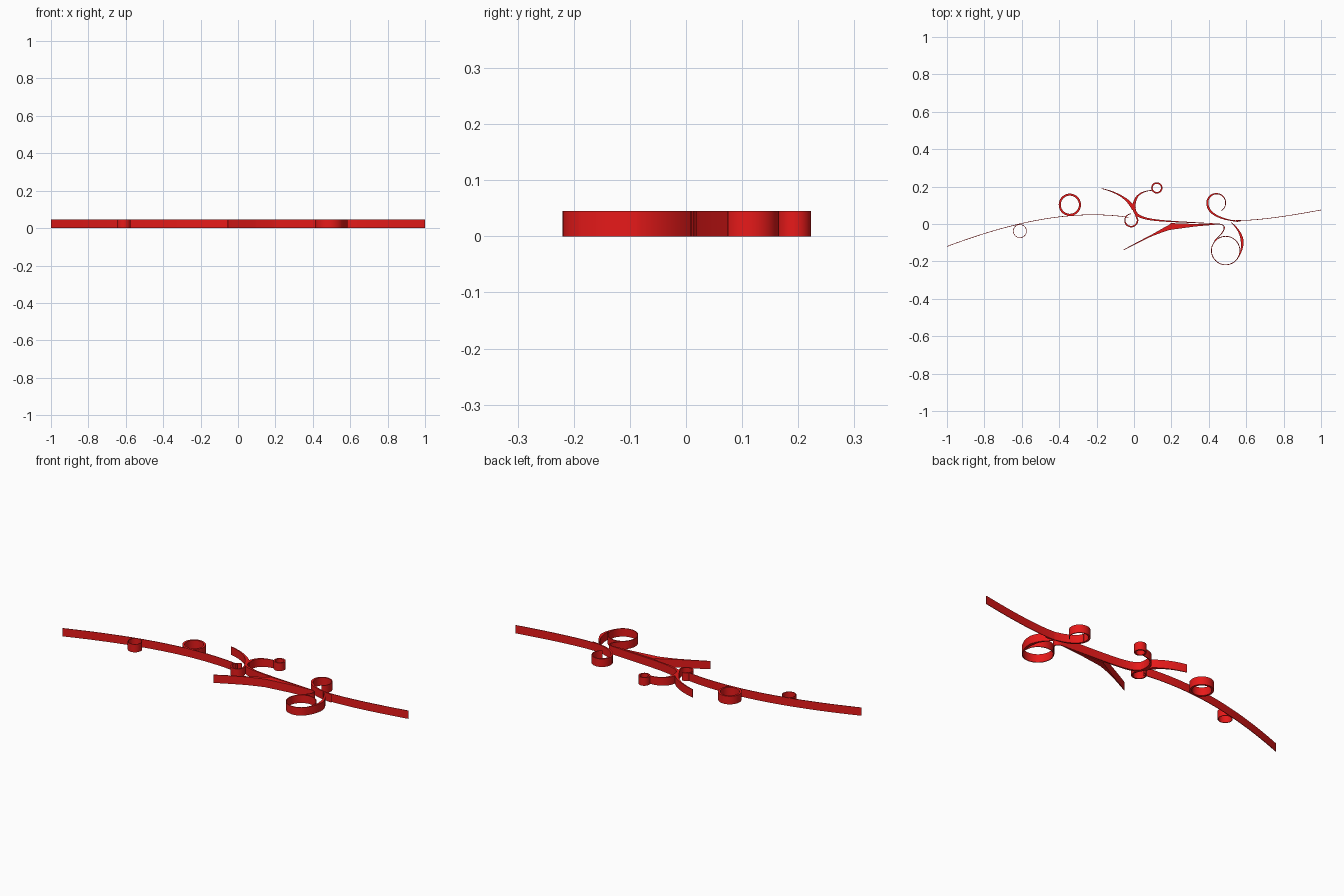
import bpy, math
from mathutils import Vector

if "Cube" in bpy.data.objects:
    bpy.data.objects.remove(bpy.data.objects["Cube"])

HEIGHT, STEPS, THIN = 0.045, 48, 0.003
red = bpy.data.materials.new("red")
red.diffuse_color = (0.8, 0.01, 0.01, 1)
red.use_nodes = True
red.node_tree.nodes["Principled BSDF"].inputs["Base Color"].default_value = red.diffuse_color


def ribbon(name, path, start, middle, end):
    """Upright strip along path(t), its width blending start > middle > end."""
    verts, faces = [], []
    for i in range(STEPS + 1):
        t = i / STEPS
        w = start + (middle - start) * 2 * t if t < 0.5 else middle + (end - middle) * (2 * t - 1)
        d = path(t + 0.001) - path(t - 0.001)
        side = Vector((-d.y, d.x)).normalized() * w / 2
        for z in (0, HEIGHT):
            verts += [(*(path(t) + side), z), (*(path(t) - side), z)]
    for a in range(0, 4 * STEPS, 4):
        for u, v in ((0, 1), (1, 3), (3, 2), (2, 0)):
            faces.append((a + v, a + u, a + 4 + u, a + 4 + v))
    e = 4 * STEPS
    faces += [(0, 1, 3, 2), (e, e + 2, e + 3, e + 1)]
    mesh = bpy.data.meshes.new(name)
    mesh.from_pydata(verts, [], faces)
    mesh.materials.append(red)
    obj = bpy.data.objects.new(name, mesh)
    bpy.context.collection.objects.link(obj)
    bpy.ops.object.select_all(action='DESELECT')
    obj.select_set(True)
    bpy.context.view_layer.objects.active = obj
    bpy.ops.object.mode_set(mode='EDIT')
    bpy.ops.mesh.select_all(action='SELECT')
    bpy.ops.mesh.normals_make_consistent(inside=False)
    bpy.ops.object.mode_set(mode='OBJECT')
    bpy.ops.object.shade_smooth_by_angle(angle=math.radians(35))


def sweep(name, *points, start=THIN, middle=THIN, end=THIN):
    """Ribbon along a Bezier curve of any degree."""
    def path(t):
        p = [Vector(q) for q in points]
        while len(p) > 1:
            p = [a.lerp(b, t) for a, b in zip(p, p[1:])]
        return p[0]
    ribbon(name, path, start, middle, end)


def curl(name, x, y, r, w, a0=0, a1=360, start=None, end=None):
    """Ribbon along an arc; a full ring by default."""
    def path(t):
        a = math.radians(a0 + (a1 - a0) * t)
        return Vector((x + r * math.cos(a), y + r * math.sin(a)))
    ribbon(name, path, start or w, w, end or w)


# rings and curls
curl("left_small_ring", -0.61, -0.038, 0.035, THIN)
curl("left_large_ring", -0.343, 0.103, 0.054, 0.011)
curl("top_ring", 0.122, 0.193, 0.026, 0.008)
curl("lower_right_ring", 0.49, -0.142, 0.076, 0.004)
curl("centre_curl", -0.015, 0.02, 0.034, 0.008, 90, 370, start=THIN)
curl("upper_right_curl", 0.441, 0.113, 0.049, 0.006, -60, 200, start=THIN, end=0.012)

# long thin stems
sweep("left_stem", (-1, -0.12), (-0.6, 0.03), (-0.3, 0.075), (-0.03, 0.036))
sweep("right_stem", (0.48, 0.025), (0.6, 0), (1, 0.075))

# centre branches
sweep("centre_stem", (0, 0.09), (0, 0.01), (0.12, 0.02), (0.46, 0), start=0.018, middle=0.009)
sweep("top_ring_link", (0, 0.09), (0, 0.175), (0.1, 0.18), start=0.018, middle=0.008)
sweep("upper_left_branch", (-0.175, 0.19), (-0.045, 0.16), (0, 0.08), middle=0.009, end=0.024)
sweep("centre_curl_link", (0.018, 0.025), (0, 0.08), start=0.008, middle=0.008, end=0.012)
sweep("lower_branch", (-0.055, -0.138), (0.11, -0.05), (0.205, -0.012), middle=0.008, end=0.03)
sweep("lower_trunk", (0.195, -0.013), (0.46, 0), start=0.036, middle=0.013)

# right-hand swirls
sweep("upper_curl_tail", (0.395, 0.096), (0.41, 0.03), (0.57, 0.011), start=0.012, middle=0.01)
sweep("lower_crescent", (0.52, 0.008), (0.62, -0.08), (0.55, -0.19), middle=0.016)
sweep("lower_hook", (0.44, 0), (0.53, 0), (0.43, -0.09), middle=0.006)
